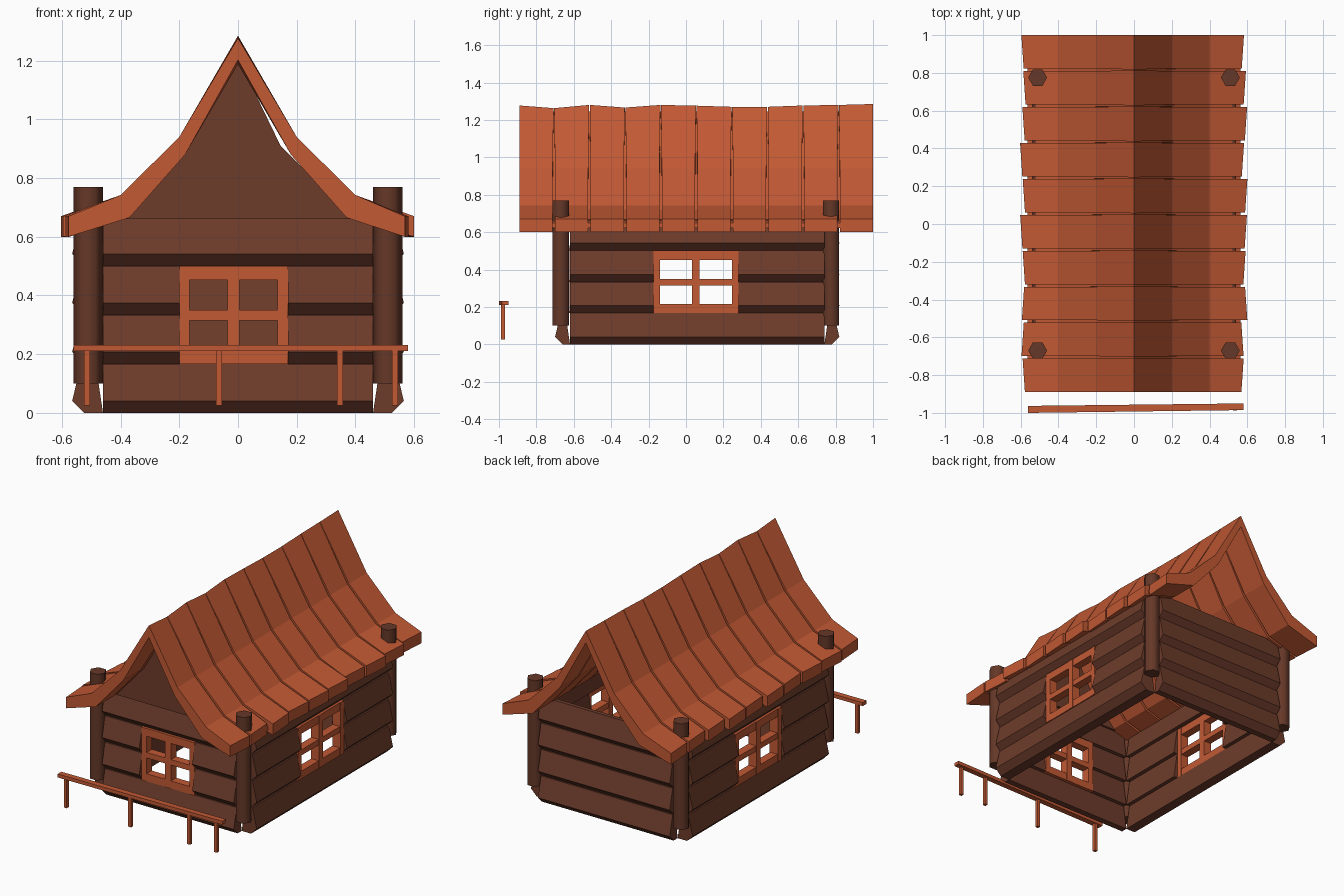
import bpy, bmesh, math, random
from mathutils import Matrix

if "Cube" in bpy.data.objects:
    bpy.data.objects.remove(bpy.data.objects["Cube"])

random.seed(4)


def material(name, rgb):
    m = bpy.data.materials.new(name)
    m.diffuse_color = (*rgb, 1)
    m.use_nodes = True
    m.node_tree.nodes["Principled BSDF"].inputs["Base Color"].default_value = m.diffuse_color
    return m


LOG = material("log_brown", (0.155, 0.045, 0.024))
POST = material("post_brown", (0.13, 0.039, 0.021))
ORANGE = material("plank_orange", (0.54, 0.10, 0.034))
CY = 0.06  # centre of the house along y


def finish(name, bm, mat, matrix=Matrix()):
    bmesh.ops.recalc_face_normals(bm, faces=bm.faces)
    me = bpy.data.meshes.new(name)
    bm.to_mesh(me)
    bm.free()
    me.materials.append(mat)
    ob = bpy.data.objects.new(name, me)
    ob.matrix_world = matrix
    bpy.context.collection.objects.link(ob)
    return ob


def bridge(bm, ring_a, ring_b):
    """Closed solid between two matching outlines."""
    a = [bm.verts.new(p) for p in ring_a]
    b = [bm.verts.new(p) for p in ring_b]
    n = len(a)
    bm.faces.new(a)
    bm.faces.new(b[::-1])
    for i in range(n):
        j = (i + 1) % n
        bm.faces.new((a[i], b[i], b[j], a[j]))


def box(bm, x0, x1, y0, y1, z0, z1):
    ring = [(y0, z0), (y1, z0), (y1, z1), (y0, z1)]
    bridge(bm, [(x0, *p) for p in ring], [(x1, *p) for p in ring])


# Log walls, built facing -y and then turned into place
H = 0.167


def wall(name, half, dist, turn, thick, window=None):
    mtx = Matrix.Translation((0, CY, 0)) @ Matrix.Rotation(math.radians(turn), 4, 'Z')
    profile = [(0.04, 0), (0, 0.04), (0.03, H), (thick - 0.025, H), (thick, 0)]
    bm = bmesh.new()
    for row in range(4):
        spans = [(-half, half)]
        if window and row in (1, 2):
            spans = [(-half, window[0]), (window[1], half)]
        for u0, u1 in spans:
            ring = [(d - dist, z + row * H) for d, z in profile]
            bridge(bm, [(u0, *p) for p in ring], [(u1, *p) for p in ring])
    finish(name + "_wall", bm, LOG, mtx)
    if window:
        # Frame and cross bars around four open panes
        bm = bmesh.new()
        u0, u1 = window
        mid = (u0 + u1) / 2
        y0, y1 = -dist + 0.022, -dist + 0.078
        for a, b in ((u0, u0 + 0.035), (mid - 0.02, mid + 0.02), (u1 - 0.035, u1)):
            box(bm, a, b, y0, y1, H, 3 * H)
        for a, b in ((H, 0.215), (0.315, 0.35), (0.452, 3 * H)):
            box(bm, u0, u1, y0 + 0.002, y1 - 0.002, a, b)
        finish(name + "_window", bm, ORANGE, mtx)


wall("front", 0.46, 0.76, 0, 0.08, (-0.20, 0.17))
wall("back", 0.46, 0.76, 180, 0.08)
wall("right", 0.68, 0.565, 90, 0.105, (-0.235, 0.22))
wall("left", 0.68, 0.565, -90, 0.105, (-0.22, 0.235))

# Front gable panel (the back is open)
gable = [(-0.40, 0.66), (0.40, 0.66), (0.19, 0.865), (0.145, 0.91),
         (0, 1.21), (-0.20, 0.88)]
bm = bmesh.new()
bridge(bm, [(x, -0.68, z) for x, z in gable], [(x, -0.63, z) for x, z in gable])
finish("front_gable", bm, LOG)

# Hexagonal corner posts, smooth around the sides
for sx, side in ((-1, "left"), (1, "right")):
    for y, end in ((-0.67, "front"), (0.775, "back")):
        bm = bmesh.new()
        hexagon = [(sx * 0.51 + 0.05 * math.cos(k * math.pi / 3),
                    y + 0.05 * math.sin(k * math.pi / 3)) for k in range(6)]
        bridge(bm, [(*p, 0.10) for p in hexagon], [(*p, 0.77) for p in hexagon])
        post = finish(f"{end}_{side}_post", bm, POST)
        bpy.ops.object.select_all(action='DESELECT')
        post.select_set(True)
        bpy.context.view_layer.objects.active = post
        bpy.ops.object.shade_smooth_by_angle(angle=math.radians(70))

# Roof: ten curved planks with uneven ends, touching at the ridge
TOP = [(0.2, 0.94), (0.4, 0.742)]
UNDER = [(0.18, 0.88), (0.37, 0.665)]


def roof_ring(y, y_ridge, left, right, ridge, inset=0.0):
    def half(s, pts, dz):
        return [(s * x, y, z + dz) for x, z in pts]
    i = inset
    return ([(-left, y, 0.67 - i)] + half(-1, TOP[::-1], -i) + [(0, y_ridge, ridge - i)]
            + half(1, TOP, -i) + [(right, y, 0.67 - i), (right, y, 0.60 + i)]
            + half(1, UNDER[::-1], i) + [(0, y_ridge, ridge - 0.075 + i)]
            + half(-1, UNDER, i) + [(-left, y, 0.60 + i)])


bm = bmesh.new()
pitch, width = 0.1903, 0.177
ridges = [1.277, 1.263, 1.28, 1.266, 1.28, 1.276, 1.27, 1.27, 1.277, 1.28, 1.285]
for i in range(10):
    y0 = -0.89 + i * pitch
    y1 = y0 + width
    left, right = random.uniform(0.578, 0.602), random.uniform(0.572, 0.596)
    skew = random.choice((-1, 1)) * 0.006
    r0 = y0 - (0.005 if i else 0)
    r1 = y1 + (0.005 if i < 9 else 0)
    bridge(bm, roof_ring(y0, r0, left - skew, right - skew, ridges[i]),
           roof_ring(y1, r1, left + skew, right + skew, ridges[i + 1]))
finish("roof_planks", bm, ORANGE)

# Thin layer closing the gaps between the planks
bm = bmesh.new()
bridge(bm, roof_ring(-0.8, -0.8, 0.565, 0.565, 1.268, 0.022),
       roof_ring(0.9, 0.9, 0.565, 0.565, 1.268, 0.022))
finish("roof_underlayer", bm, ORANGE)

# Free-standing front railing, rail slightly askew
bm = bmesh.new()
rail = [(-0.56, -1.0), (0.58, -0.985), (0.58, -0.95), (-0.56, -0.963)]
bridge(bm, [(*p, 0.21) for p in rail], [(*p, 0.232) for p in rail])
finish("railing_rail", bm, ORANGE)
for i, x in enumerate((-0.515, -0.065, 0.347, 0.535)):
    bm = bmesh.new()
    box(bm, x - 0.01, x + 0.01, -0.988, -0.967, 0.025, 0.212)
    finish(f"railing_post_{i + 1}", bm, ORANGE)
